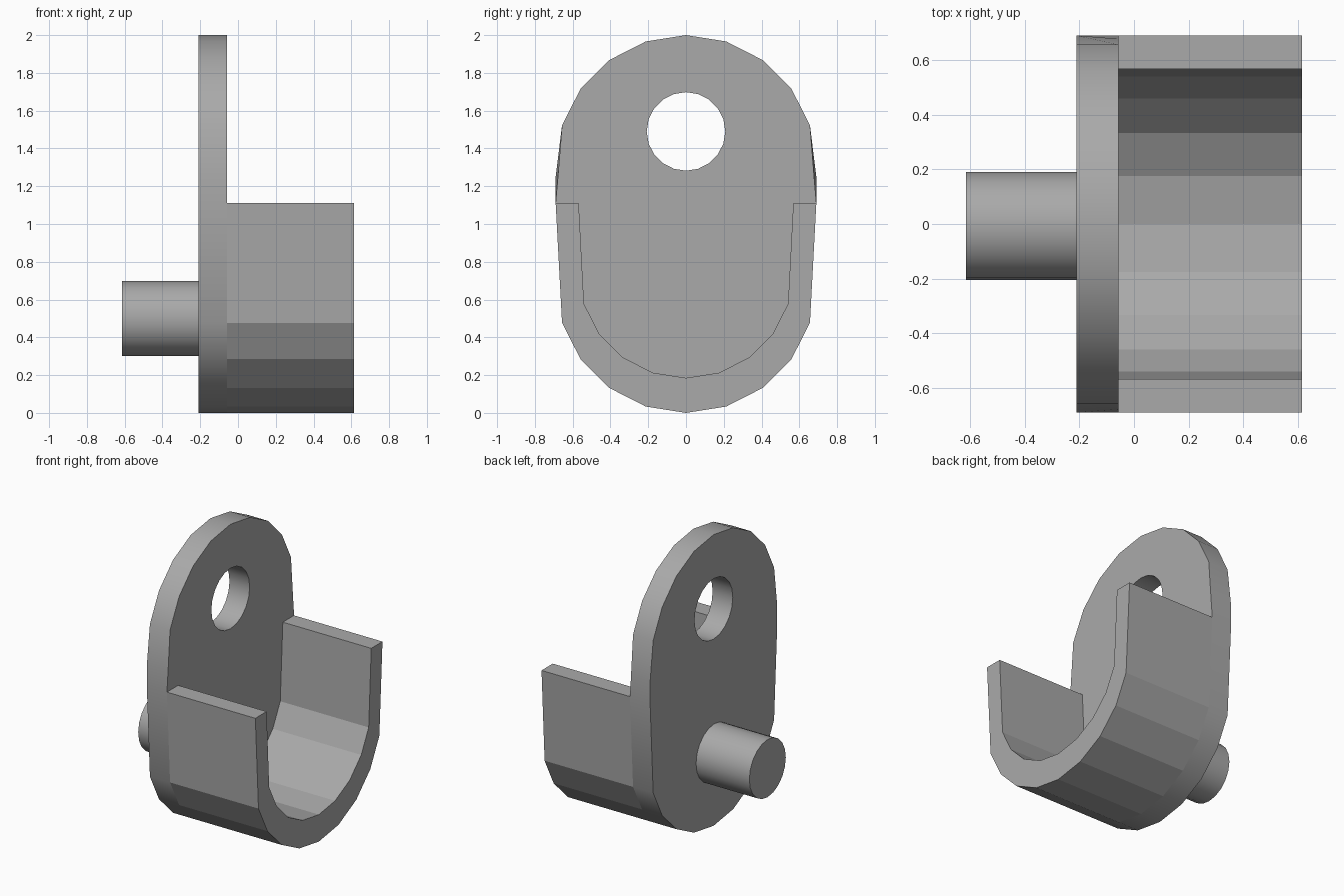
import bpy, bmesh
from math import sin, cos, pi, radians

if "Cube" in bpy.data.objects:
    bpy.data.objects.remove(bpy.data.objects["Cube"], do_unlink=True)

grey = bpy.data.materials.new("plain grey")
grey.use_nodes = True
COLOUR = (0.4, 0.4, 0.4, 1)
grey.diffuse_color = COLOUR
grey.node_tree.nodes["Principled BSDF"].inputs["Base Color"].default_value = COLOUR

BACK, FACE, END = -0.21, -0.057, 0.615    # stations along x
RIM, STEP = 1.11, radians(18)             # cradle rim height, facet angle


def arc(radius, z, first, last):
    """Points (y, z) on a circle, counted in facet steps from straight down."""
    return [(radius * sin(i * STEP), z - radius * cos(i * STEP))
            for i in range(first, last + 1)]


def rings(bm, loop_a, loop_b, xa, xb):
    """Two matching closed loops joined by a wall of quads."""
    a = [bm.verts.new((xa, *p)) for p in loop_a]
    b = [bm.verts.new((xb, *p)) for p in loop_b]
    for i in range(len(a)):
        j = (i + 1) % len(a)
        bm.faces.new((a[i], a[j], b[j], b[i]))
    return a, b


def fill(bm, *loops):
    """Flat cap over an outline, leaving any inner loop open."""
    edges = [bm.edges.get((l[i - 1], l[i])) for l in loops for i in range(len(l))]
    bmesh.ops.triangle_fill(bm, use_beauty=True, edges=edges)


def finish(bm, name, smooth):
    bmesh.ops.recalc_face_normals(bm, faces=bm.faces)
    mesh = bpy.data.meshes.new(name)
    bm.to_mesh(mesh)
    bm.free()
    mesh.materials.append(grey)
    obj = bpy.data.objects.new(name, mesh)
    bpy.context.collection.objects.link(obj)
    if smooth:
        bpy.ops.object.select_all(action='DESELECT')
        obj.select_set(True)
        bpy.context.view_layer.objects.active = obj
        bpy.ops.object.shade_smooth_by_angle(angle=radians(30))


# Back plate: rounded outline with a hole, shoulders eased in on the cradle side
R = 0.69


def outline(shoulder):
    bottom, top = arc(R, R, -4, 4), arc(R, 2 - R, 6, 14)
    return bottom + [(R, RIM), (shoulder, 1.25)] + top + [(-shoulder, 1.25), (-R, RIM)]


bm = bmesh.new()
back, face = rings(bm, outline(R), outline(0.678), BACK, FACE)
hole = arc(0.208, 1.49, 0, 19)
hole_back, hole_face = rings(bm, hole, hole, BACK, FACE)
fill(bm, back, hole_back)
fill(bm, face, hole_face)
finish(bm, "back_plate", True)

# Cradle: faceted open trough
INNER = 0.568
profile = ([(-R, RIM)] + arc(R, R, -4, 4) + [(R, RIM), (INNER, RIM)]
           + arc(INNER, 0.753, -4, 4)[::-1] + [(-INNER, RIM)])
bm = bmesh.new()
for loop in rings(bm, profile, profile, FACE, END):
    fill(bm, loop)
finish(bm, "cradle", False)

# Pin behind the plate
pin = [(y - 0.007, z) for y, z in arc(0.198, 0.5, 0, 19)]
bm = bmesh.new()
for loop in rings(bm, pin, pin, -0.615, BACK):
    bm.faces.new(loop)
finish(bm, "pin", True)
